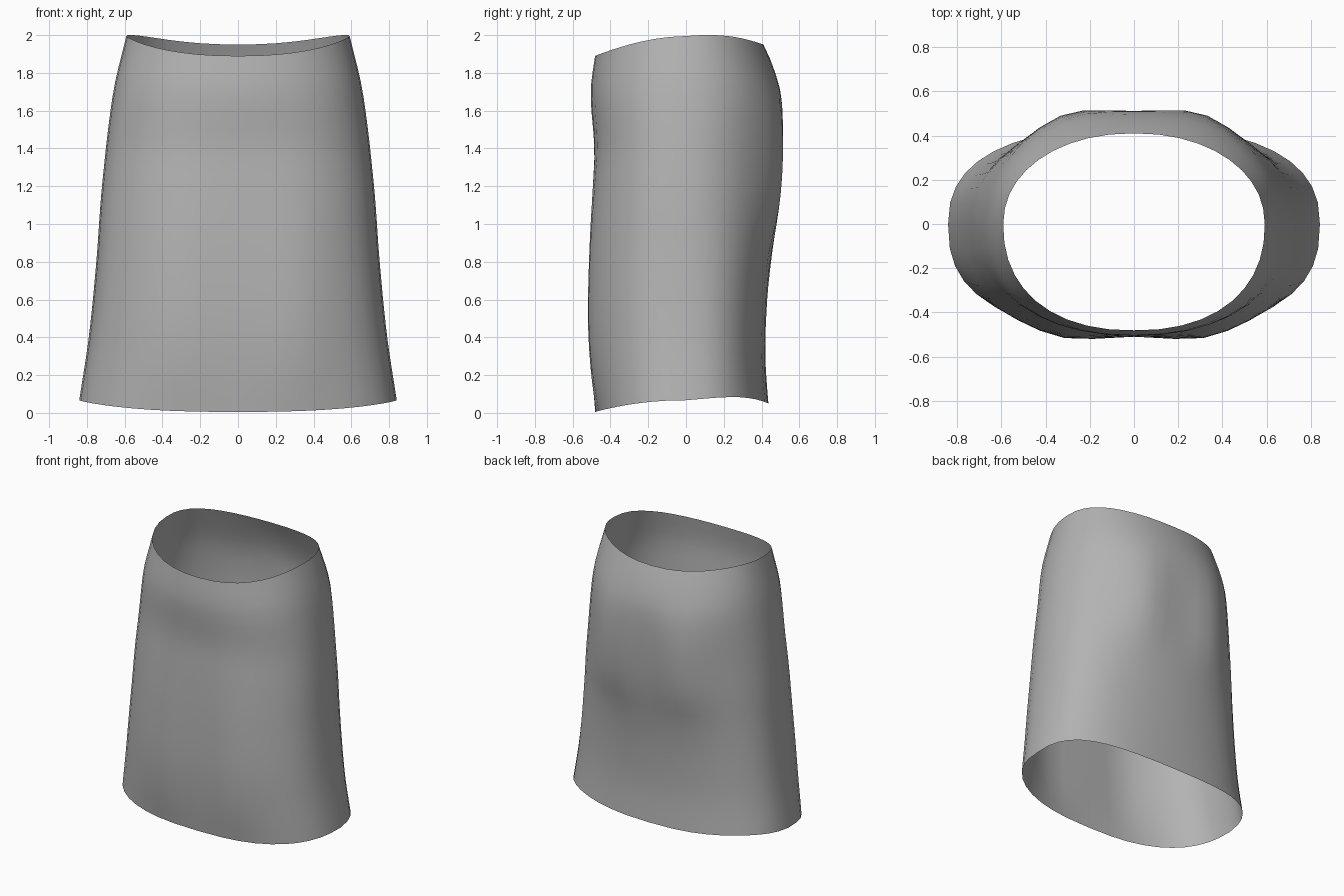
import bpy, bmesh, math

cube = bpy.data.objects.get("Cube")
if cube:
    bpy.data.objects.remove(cube, do_unlink=True)

SEGMENTS, RINGS = 40, 24

# Profiles as (height, value): half width, front and back depth
WIDTH = [(0.0, .85), (.07, .84), (.4, .79), (.8, .75), (1.2, .72), (1.7, .66), (2.0, .59)]
FRONT = [(0.0, .48), (.2, .495), (.5, .508), (.9, .503), (1.2, .492), (1.4, .485), (1.7, .505), (1.9, .48), (2.0, .47)]
BACK = [(0.0, .44), (.3, .42), (.6, .43), (.8, .45), (1.07, .485), (1.3, .503), (1.55, .51), (1.7, .5), (1.85, .455), (1.95, .41), (2.0, .39)]
# Squareness of the cross-section, and the paired soft bulges
BACK_POWER = [(0.0, 2.5), (.6, 2.4), (1.3, 2.1), (2.0, 2.2)]
FRONT_POWER = [(0.0, 2.5), (.6, 2.6), (1.4, 2.4), (2.0, 2.2)]
SEAT_BULGE = [(0.0, 0), (.8, 0), (1.1, .035), (1.35, .042), (1.55, .03), (1.8, 0), (2.0, 0)]
THIGH_BULGE = [(0.0, 0), (.3, .025), (.8, .025), (1.3, .01), (1.6, 0), (2.0, 0)]


def sample(points, z):
    """Smooth curve through the points of a profile."""
    z = min(max(z, points[0][0]), points[-1][0])
    i = 0
    while i < len(points) - 2 and z > points[i + 1][0]:
        i += 1

    def slope(k):
        lo, hi = max(k - 1, 0), min(k + 1, len(points) - 1)
        return (points[hi][1] - points[lo][1]) / (points[hi][0] - points[lo][0])

    (z0, v0), (z1, v1) = points[i], points[i + 1]
    h = z1 - z0
    t = (z - z0) / h
    return (v0 * (1 + 2 * t) * (1 - t) ** 2 + v1 * t * t * (3 - 2 * t)
            + h * slope(i) * t * (1 - t) ** 2 - h * slope(i + 1) * t * t * (1 - t))


def rounded(value, power):
    return math.copysign(abs(value) ** (2 / power), value)


def edge_height(s, waist):
    """Height of the waist or hem edge; s runs from -1 at front to 1 at back."""
    if waist:
        return 1.995 - .105 * s * s if s < 0 else 1.995 + .025 * s - .07 * s ** 3
    return .067 - .062 * s * s if s < 0 else .067 + .04 * s - .057 * s ** 4


def skirt_point(angle, t):
    c, s = math.cos(angle), math.sin(angle)
    depth = rounded(s, 2.4)
    low, high = edge_height(depth, False), edge_height(depth, True)
    z = low + (high - low) * t
    behind = s > 0
    power = sample(BACK_POWER if behind else FRONT_POWER, z)
    x = sample(WIDTH, z) * rounded(c, power)
    y = sample(BACK if behind else FRONT, z) * rounded(s, power)
    bulge = sample(SEAT_BULGE if behind else THIGH_BULGE, z)
    y += bulge * s * math.exp(-((abs(x) - .32) / .18) ** 2)
    return x, y, z


# Open cloth tube lofted from hem to waist
bm = bmesh.new()
rings = [[bm.verts.new(skirt_point(math.tau * i / SEGMENTS, j / RINGS))
          for i in range(SEGMENTS)] for j in range(RINGS + 1)]
for lower, upper in zip(rings, rings[1:]):
    for i in range(SEGMENTS):
        k = (i + 1) % SEGMENTS
        bm.faces.new((lower[i], lower[k], upper[k], upper[i])).smooth = True
mesh = bpy.data.meshes.new("skirt")
bm.to_mesh(mesh)
bm.free()
skirt = bpy.data.objects.new("skirt", mesh)
bpy.context.collection.objects.link(skirt)

# Plain grey cloth
cloth = bpy.data.materials.new("grey_cloth")
cloth.use_nodes = True
grey = (.45, .45, .45, 1)
cloth.diffuse_color = grey
cloth.node_tree.nodes["Principled BSDF"].inputs["Base Color"].default_value = grey
mesh.materials.append(cloth)
